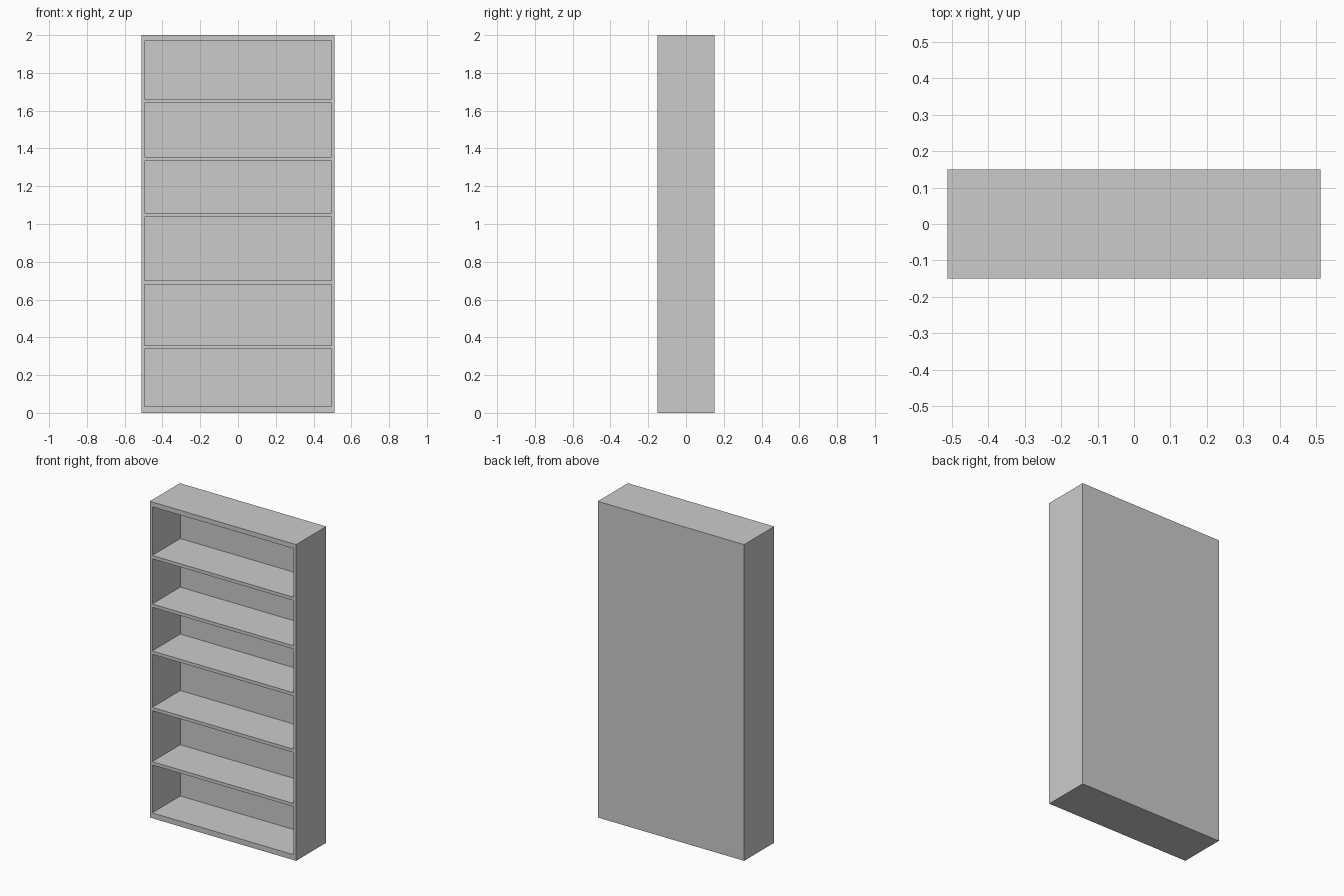
import bpy, bmesh
from mathutils import Matrix, Vector

if "Cube" in bpy.data.objects:
    bpy.data.objects.remove(bpy.data.objects["Cube"])

WIDTH, DEPTH, HEIGHT = 1.024, 0.30, 2.0
INNER_WIDTH = 0.99
BACK = 0.02             # back panel thickness
BOARD = 0.021           # shelf thickness
BOTTOM, TOP = 0.034, 1.97
SHELVES = [0.337, 0.680, 1.037, 1.334, 1.641]   # underside heights


def add_box(bm, lo, hi):
    lo, hi = Vector(lo), Vector(hi)
    mat = Matrix.Translation((lo + hi) / 2) @ Matrix.Diagonal((*(hi - lo), 1))
    bmesh.ops.create_cube(bm, size=1, matrix=mat)


def make_object(name, boxes):
    bm = bmesh.new()
    for lo, hi in boxes:
        add_box(bm, lo, hi)
    mesh = bpy.data.meshes.new(name)
    bm.to_mesh(mesh)
    bm.free()
    obj = bpy.data.objects.new(name, mesh)
    bpy.context.collection.objects.link(obj)
    return obj


# Solid case
case = make_object("bookcase", [((-WIDTH / 2, -DEPTH / 2, 0), (WIDTH / 2, DEPTH / 2, HEIGHT))])

# One open compartment between each pair of boards
floors = [BOTTOM] + [z + BOARD for z in SHELVES]
ceilings = SHELVES + [TOP]
cutter = make_object("compartment_cutter", [
    ((-INNER_WIDTH / 2, -DEPTH / 2 - 0.1, lo), (INNER_WIDTH / 2, DEPTH / 2 - BACK, hi))
    for lo, hi in zip(floors, ceilings)])
cutter.hide_render = True

# Hollow the case, leaving sides, shelves and back panel
mod = case.modifiers.new("compartments", 'BOOLEAN')
mod.operation = 'DIFFERENCE'
mod.solver = 'EXACT'
mod.object = cutter
bpy.context.view_layer.objects.active = case
case.select_set(True)
bpy.ops.object.modifier_apply(modifier=mod.name)
bpy.data.objects.remove(cutter)
